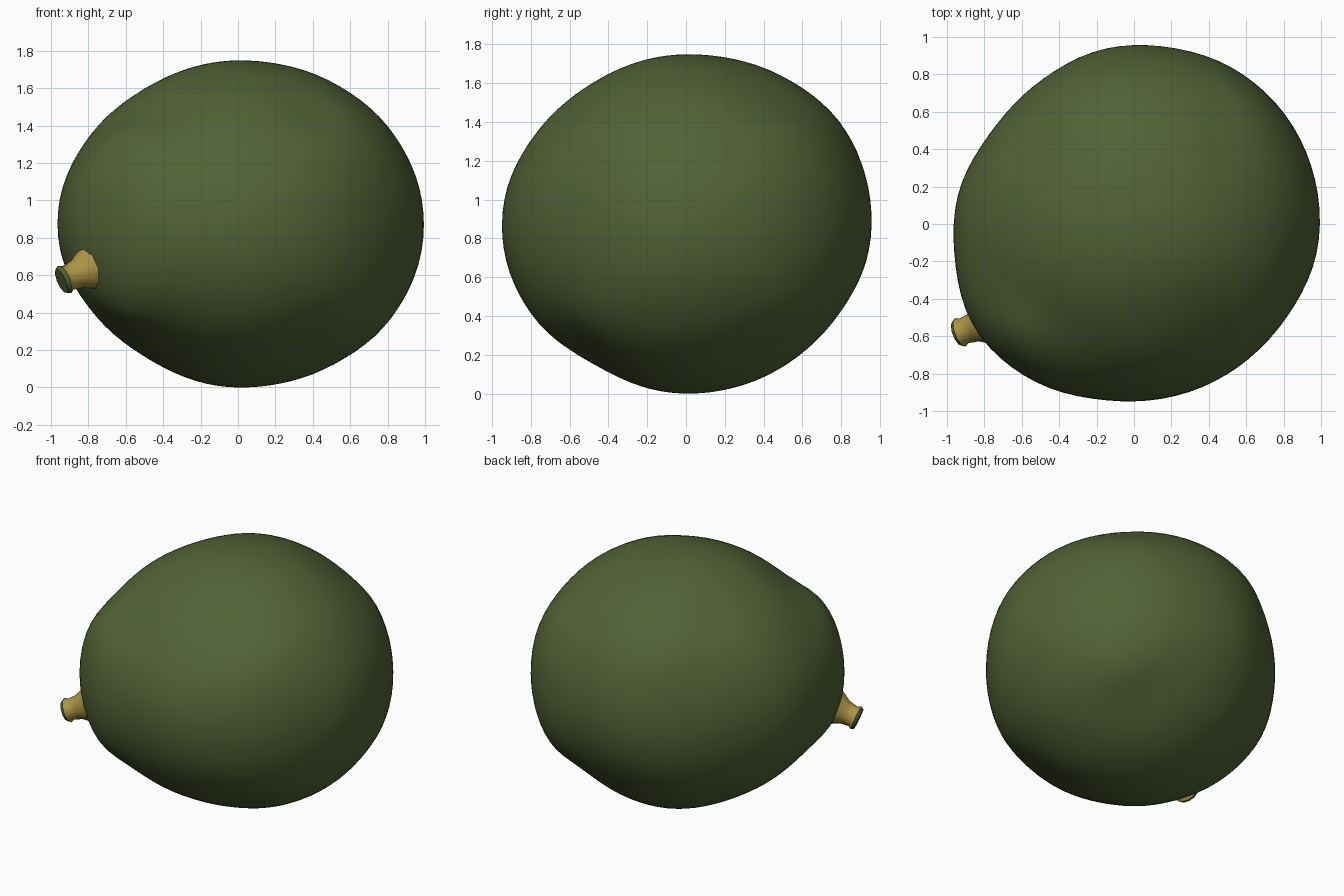
import bpy, bmesh
from math import cos, sin, exp, pi, tau
from mathutils import Vector

cube = bpy.data.objects.get("Cube")
if cube:
    bpy.data.objects.remove(cube)


def material(name, rgb):
    mat = bpy.data.materials.new(name)
    mat.use_nodes = True
    colour = (*rgb, 1)
    mat.diffuse_color = colour
    mat.node_tree.nodes["Principled BSDF"].inputs["Base Color"].default_value = colour
    return mat


def finish(bm, name, materials):
    bmesh.ops.recalc_face_normals(bm, faces=bm.faces)
    mesh = bpy.data.meshes.new(name)
    bm.to_mesh(mesh)
    bm.free()
    for mat in materials:
        mesh.materials.append(mat)
    obj = bpy.data.objects.new(name, mesh)
    bpy.context.collection.objects.link(obj)
    return obj


def smooth(obj, angle):
    bpy.ops.object.select_all(action="DESELECT")
    obj.select_set(True)
    bpy.context.view_layer.objects.active = obj
    bpy.ops.object.shade_smooth_by_angle(angle=angle)


green = material("rind green", (0.084, 0.122, 0.036))
yellow = material("stem yellow", (0.42, 0.30, 0.06))

# Radii of the fruit in three planes, in even steps around each plane
X, Y, Z = Vector((1, 0, 0)), Vector((0, 1, 0)), Vector((0, 0, 1))
outlines = [
    (X, Y, [1.0, 1.0, .99, .96, .91, .90, .97, 1.03, 1.0, .95, .945, .95]),
    (X, Z, [1.0, .96, .91, .875, .875, .92, .97, .90, .855, .87, .90, .96]),
    (Y, Z, [.96, .96, .91, .875, .87, .90, .95, .92, .85, .87, .885, .905]),
]
guides = []
for a, b, radii in outlines:
    for i, r in enumerate(radii):
        t = tau * i / len(radii)
        guides.append((a * cos(t) + b * sin(t), r))


def radius(direction):
    weights = [exp(16 * (direction.dot(g) - 1)) for g, r in guides]
    return sum(w * r for w, (g, r) in zip(weights, guides)) / sum(weights)


# Lopsided round fruit
bm = bmesh.new()
bmesh.ops.create_icosphere(bm, subdivisions=5, radius=1)
for v in bm.verts:
    d = v.co.normalized()
    v.co = d * radius(d)
low = min(v.co.z for v in bm.verts)
bmesh.ops.translate(bm, verts=bm.verts, vec=Z * -low)
fruit = finish(bm, "fruit", [green])
smooth(fruit, pi)

# Flared stem with a green cut end
base = Vector((-.77, -.52, .645))
tip = Vector((-.945, -.585, .57))
axis = tip - base
turn = axis.to_track_quat("Z", "Y")
bm = bmesh.new()
sides = 10
rings = []
for along, r in [(-.2, .15), (.2, .115), (.5, .08), (.8, .07), (.9, .082), (1, .07)]:
    rings.append([bm.verts.new(base + axis * along + turn @ Vector(
        (r * cos(tau * i / sides), r * sin(tau * i / sides), 0))) for i in range(sides)])
for k, (lower, upper) in enumerate(zip(rings, rings[1:])):
    for i in range(sides):
        j = (i + 1) % sides
        face = bm.faces.new((lower[i], lower[j], upper[j], upper[i]))
        face.material_index = 1 if k > 3 else 0
bm.faces.new(rings[0][::-1])
bm.faces.new(rings[-1]).material_index = 1
stem = finish(bm, "stem", [yellow, green])
smooth(stem, 0.7)
